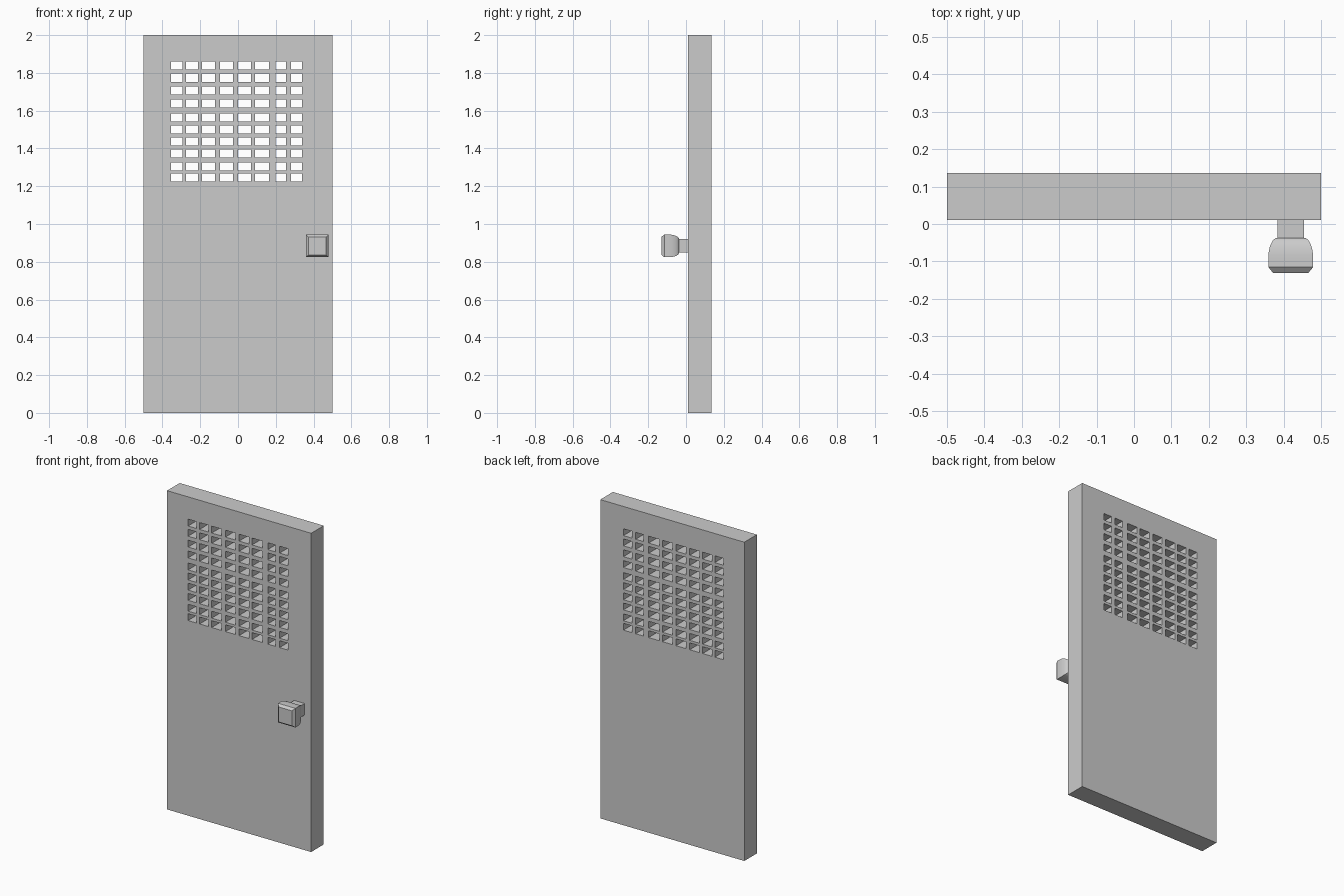
import bpy
import bmesh
import math

if "Cube" in bpy.data.objects:
    bpy.data.objects.remove(bpy.data.objects["Cube"], do_unlink=True)


def add_box(bm, x, y, z):
    """Add a box spanning the (low, high) pairs x, y and z."""
    cube = bmesh.ops.create_cube(bm, size=1)
    for v in cube["verts"]:
        v.co = [(lo + hi) / 2 + c * (hi - lo) for c, (lo, hi) in zip(v.co, (x, y, z))]


def finish(name, bm):
    bmesh.ops.recalc_face_normals(bm, faces=bm.faces)
    mesh = bpy.data.meshes.new(name)
    bm.to_mesh(mesh)
    bm.free()
    obj = bpy.data.objects.new(name, mesh)
    bpy.context.collection.objects.link(obj)
    return obj


def activate(obj):
    bpy.ops.object.select_all(action="DESELECT")
    obj.select_set(True)
    bpy.context.view_layer.objects.active = obj


# Door slab
bm = bmesh.new()
add_box(bm, (-0.5, 0.5), (0.011, 0.136), (0, 2))
door = finish("door_panel", bm)

# Unevenly spaced vent openings, cut right through the slab
columns = [(-0.354, -0.295), (-0.274, -0.211), (-0.19, -0.121), (-0.095, -0.026),
           (0.0, 0.069), (0.09, 0.164), (0.199, 0.254), (0.281, 0.339)]
row_tops = [1.86, 1.796, 1.728, 1.66, 1.585, 1.522, 1.458, 1.394, 1.326, 1.267]
bm = bmesh.new()
for column in columns:
    for top in row_tops:
        add_box(bm, column, (-0.1, 0.3), (top - 0.043, top))
cutter = finish("vent_cutter", bm)
cutter.hide_render = True

cut = door.modifiers.new("vents", "BOOLEAN")
cut.operation = "DIFFERENCE"
cut.solver = "EXACT"
cut.object = cutter
activate(door)
bpy.ops.object.modifier_apply(modifier=cut.name)
bpy.data.objects.remove(cutter, do_unlink=True)

# Knob stem
KNOB_X, KNOB_Z = 0.419, 0.884
bm = bmesh.new()
add_box(bm, (KNOB_X - 0.036, KNOB_X + 0.036), (-0.037, 0.011),
        (KNOB_Z - 0.036, KNOB_Z + 0.036))
finish("knob_stem", bm)

# Knob head: square sections swelling along a rounded profile, chamfered front
STEPS = 8
profile = []
for i in range(STEPS + 1):
    a = math.radians(90) * i / STEPS
    profile.append((0.036 + 0.024 * math.sin(a), -0.092 + 0.055 * math.cos(a)))
profile += [(0.06, -0.115), (0.047, -0.131)]

bm = bmesh.new()
rings = []
for half, y in profile:
    rings.append([bm.verts.new((KNOB_X + sx * half, y, KNOB_Z + sz * half))
                  for sx, sz in ((-1, -1), (1, -1), (1, 1), (-1, 1))])
for near, far in zip(rings, rings[1:]):
    for i in range(4):
        j = (i + 1) % 4
        bm.faces.new((near[i], near[j], far[j], far[i]))
bm.faces.new(rings[0])
bm.faces.new(rings[-1])
head = finish("knob_head", bm)
activate(head)
bpy.ops.object.shade_smooth_by_angle(angle=math.radians(30))
